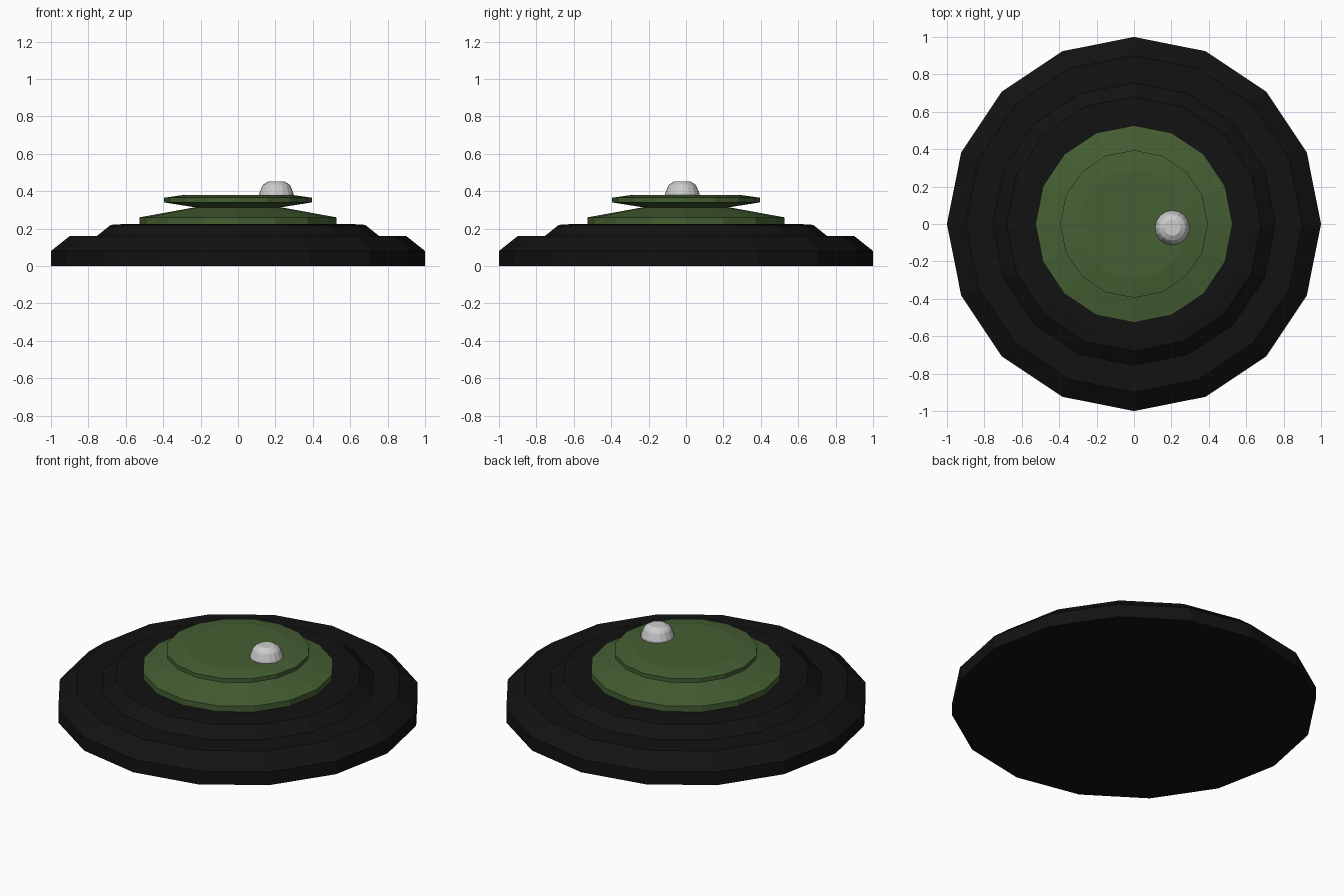
import bpy
import bmesh
from math import cos, sin, pi

if "Cube" in bpy.data.objects:
    bpy.data.objects.remove(bpy.data.objects["Cube"])


def material(name, color):
    mat = bpy.data.materials.new(name)
    mat.diffuse_color = (*color, 1)
    mat.use_nodes = True
    mat.node_tree.nodes["Principled BSDF"].inputs["Base Color"].default_value = mat.diffuse_color
    return mat


def lathe(name, profile, center=(0, 0), sides=16, mat=None):
    """Spin (radius, z) points into a closed, flat-faced solid."""
    bm = bmesh.new()
    rings = [[bm.verts.new((r * cos(2 * pi * i / sides), r * sin(2 * pi * i / sides), z))
              for i in range(sides)] for r, z in profile]
    for low, high in zip(rings, rings[1:]):
        for i in range(sides):
            j = (i + 1) % sides
            bm.faces.new((low[i], low[j], high[j], high[i]))
    bm.faces.new(rings[0][::-1])
    bm.faces.new(rings[-1])
    mesh = bpy.data.meshes.new(name)
    bm.to_mesh(mesh)
    bm.free()
    obj = bpy.data.objects.new(name, mesh)
    obj.location = (*center, 0)
    bpy.context.collection.objects.link(obj)
    if mat:
        mesh.materials.append(mat)
    return obj


black = material("black", (0.006, 0.006, 0.006))
green = material("green", (0.06, 0.115, 0.033))

# Stepped base
lathe("base", [(1, 0), (1, 0.08), (0.9, 0.16), (0.755, 0.16),
               (0.68, 0.22), (0.6, 0.225)], mat=black)

# Waisted body with wide foot and overhanging upper disc
lathe("body", [(0.527, 0.22), (0.527, 0.26), (0.23, 0.314),
               (0.395, 0.34), (0.395, 0.365), (0.29, 0.38)], mat=green)

# Off-centre domed knob
lathe("knob", [(0.093, 0.375), (0.091, 0.39), (0.076, 0.427), (0.068, 0.437), (0.043, 0.452)],
      center=(0.205, -0.02))
